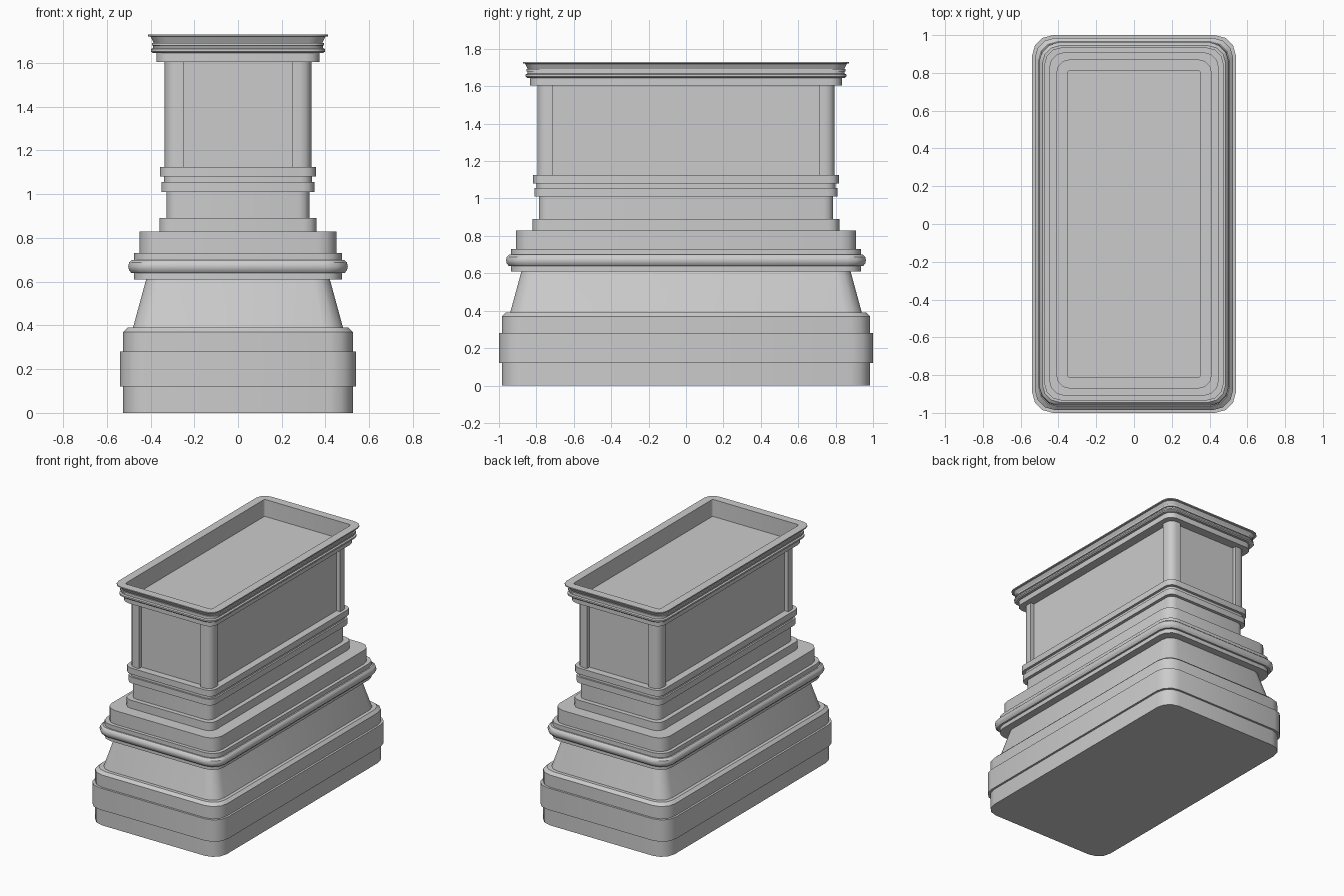
import bpy, bmesh, math

if "Cube" in bpy.data.objects:
    bpy.data.objects.remove(bpy.data.objects["Cube"])

DY = 0.46      # the plan is this much longer (half-length) in y than in x
SEG = 3        # segments per rounded corner


def corner_arcs(hx, r):
    """Four corner arcs of a rounded rectangle, counter-clockwise from front right."""
    hy = hx + DY
    arcs = []
    for k, (sx, sy) in enumerate([(1, -1), (1, 1), (-1, 1), (-1, -1)]):
        cx, cy = sx * (hx - r), sy * (hy - r)
        arcs.append([(cx + r * math.cos(a), cy + r * math.sin(a))
                     for a in [math.radians(-90 + 90 * k + 90 * i / SEG) for i in range(SEG + 1)]])
    return arcs


def plan(hx, r=None):
    """Rounded rectangle whose corners get larger towards the wide base."""
    r = r if r else 0.05 + max(0, hx - 0.335) * 0.3
    return [p for arc in corner_arcs(hx, r) for p in arc]


def panelled_plan(hx, px, py, d):
    """Rounded rectangle with a shallow recess in each side between corner pillars."""
    hy, a = hx + DY, corner_arcs(hx, 0.05)
    return ([(px, -hy + d), (px, -hy)] + a[0] + [(hx, -py), (hx - d, -py)]
            + [(hx - d, py), (hx, py)] + a[1] + [(px, hy), (px, hy - d)]
            + [(-px, hy - d), (-px, hy)] + a[2] + [(-hx, py), (-hx + d, py)]
            + [(-hx + d, -py), (-hx, -py)] + a[3] + [(-px, -hy), (-px, -hy + d)])


def loft(name, rings, cap_bottom=False, cap_top=False):
    """Skin a list of (z, outline) rings from first to last."""
    bm = bmesh.new()
    loops = [[bm.verts.new((x, y, z)) for x, y in pts] for z, pts in rings]
    for a, b in zip(loops, loops[1:]):
        n = len(a)
        for i in range(n):
            j = (i + 1) % n
            bm.faces.new((a[i], a[j], b[j], b[i]))
    if cap_bottom:
        bm.faces.new(loops[0][::-1])
    if cap_top:
        bm.faces.new(loops[-1])
    me = bpy.data.meshes.new(name)
    bm.to_mesh(me)
    bm.free()
    ob = bpy.data.objects.new(name, me)
    bpy.context.collection.objects.link(ob)
    bpy.ops.object.select_all(action='DESELECT')
    ob.select_set(True)
    bpy.context.view_layer.objects.active = ob
    bpy.ops.object.shade_smooth_by_angle(angle=math.radians(35))
    return ob


def profile(points):
    return [(z, plan(hx)) for z, hx in points]


# stepped base with chamfered top
loft("base", profile([(0, .525), (.12, .525), (.12, .54), (.28, .54), (.28, .525),
                      (.37, .525), (.39, .505), (.39, .48)]), cap_bottom=True)

# tapering lower body
loft("tapered_body", profile([(.39, .48), (.61, .42)]))

# rounded collar moulding and the step above it
loft("collar", profile([(.61, .42), (.61, .475), (.64, .475), (.64, .488), (.652, .498),
                        (.67, .502), (.688, .498), (.70, .485), (.70, .475), (.73, .475),
                        (.73, .45), (.83, .45), (.83, .36)]))

# neck with two bands
loft("neck", profile([(.83, .36), (.89, .36), (.89, .327), (1.01, .327), (1.01, .35),
                      (1.055, .35), (1.055, .338), (1.08, .338), (1.08, .357),
                      (1.125, .357), (1.125, .30)]))

# upper body with corner pillars and recessed panels
body = panelled_plan(.335, .25, .71, .03)
loft("panelled_body", [(1.125, body), (1.605, body)])

# cornice with flared rim and sunken tray on top
cornice = profile([(1.605, .30), (1.605, .373), (1.645, .373), (1.645, .39), (1.652, .398),
                   (1.663, .398), (1.668, .388), (1.678, .388), (1.68, .394), (1.692, .394),
                   (1.692, .386), (1.72, .40), (1.722, .412), (1.73, .412)])
loft("cornice", cornice + [(1.73, plan(.352, .015)), (1.605, plan(.352, .015))], cap_top=True)
